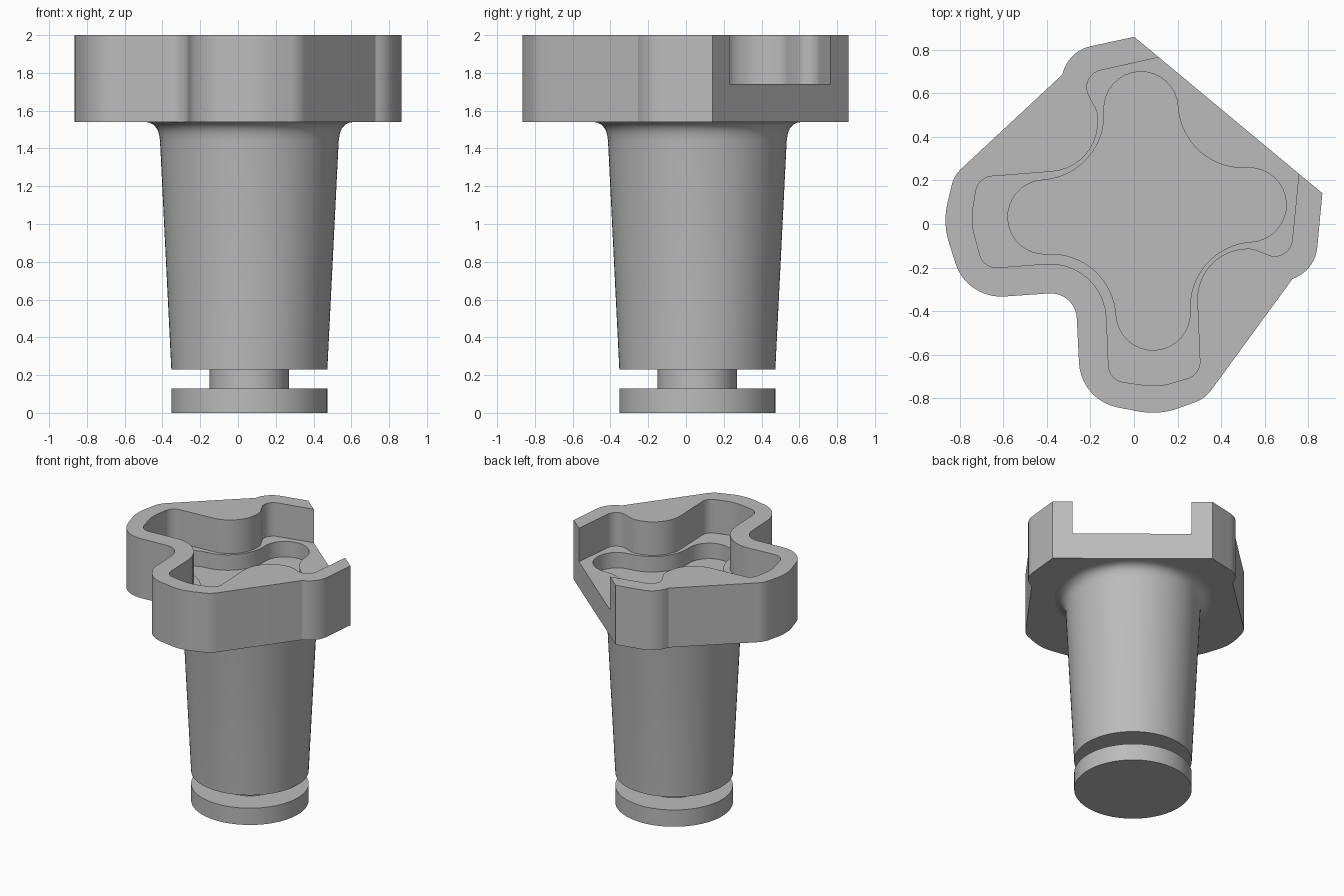
import bpy
import bmesh
from math import cos, sin, pi, tan, radians
from mathutils import Vector, Matrix

cube = bpy.data.objects.get("Cube")
if cube:
    bpy.data.objects.remove(cube, do_unlink=True)

grey = bpy.data.materials.new("plain grey")
grey.use_nodes = True
grey.diffuse_color = (0.5, 0.5, 0.5, 1)
grey.node_tree.nodes["Principled BSDF"].inputs["Base Color"].default_value = grey.diffuse_color

# The spindle axis and the slightly turned frame that the four arms share
FRAME = Matrix.Translation((0.06, 0.06, 0)) @ Matrix.Rotation(radians(3.4), 4, "Z")
ARM = 0.47
HEAD_BOTTOM, SHELF, FLOOR, TOP = 1.54, 1.74, 1.62, 2.0


def arc(cx, cy, r, start, end, steps=16):
    angles = [radians(start + (end - start) * i / steps) for i in range(steps + 1)]
    return [Vector((cx + r * cos(a), cy + r * sin(a))) for a in angles]


def rounded(corners, steps=10):
    """Closed outline from (x, y, radius) corners, each replaced by a fillet."""
    outline = []
    count = len(corners)
    for i, (x, y, r) in enumerate(corners):
        p = Vector((x, y))
        if r == 0:
            outline.append(p)
            continue
        a = (Vector(corners[i - 1][:2]) - p).normalized()
        b = (Vector(corners[(i + 1) % count][:2]) - p).normalized()
        half = a.angle(b) / 2
        centre = p + (a + b).normalized() * r / sin(half)
        first, last = p + a * r / tan(half) - centre, p + b * r / tan(half) - centre
        sweep = pi - 2 * half
        for k in range(steps + 1):
            t = k / steps
            spoke = first * sin((1 - t) * sweep) + last * sin(t * sweep)
            outline.append(centre + spoke / sin(sweep))
    return outline


def mirrored(first, half, last):
    """Complete a half outline across the diagonal between the arms."""
    return [first] + half + [last] + [(y, x, r) for x, y, r in reversed(half)]


def make_object(name, bm):
    bmesh.ops.recalc_face_normals(bm, faces=bm.faces)
    mesh = bpy.data.meshes.new(name)
    bm.to_mesh(mesh)
    bm.free()
    mesh.materials.append(grey)
    obj = bpy.data.objects.new(name, mesh)
    bpy.context.collection.objects.link(obj)
    return obj


def prism(name, outline, low, high, cut=None):
    bm = bmesh.new()
    face = bm.faces.new([bm.verts.new(FRAME @ Vector((p.x, p.y, low))) for p in outline])
    grown = bmesh.ops.extrude_face_region(bm, geom=[face])["geom"]
    bmesh.ops.translate(bm, vec=(0, 0, high - low),
                        verts=[g for g in grown if isinstance(g, bmesh.types.BMVert)])
    if cut:
        point, normal = cut
        sliced = bmesh.ops.bisect_plane(bm, geom=bm.verts[:] + bm.edges[:] + bm.faces[:],
                                        plane_co=point, plane_no=normal, clear_outer=True)
        edges = [g for g in sliced["geom_cut"] if isinstance(g, bmesh.types.BMEdge)]
        bmesh.ops.edgeloop_fill(bm, edges=edges)
    return make_object(name, bm)


def lathe(name, profile, steps=96):
    bm = bmesh.new()
    verts = [bm.verts.new((r, 0, z)) for r, z in profile]
    edges = [bm.edges.new(pair) for pair in zip(verts, verts[1:])]
    bmesh.ops.spin(bm, geom=verts + edges, axis=(0, 0, 1), cent=(0, 0, 0),
                   angle=2 * pi, steps=steps, use_merge=True)
    bmesh.ops.remove_doubles(bm, verts=bm.verts, dist=0.0001)
    bm.transform(FRAME)
    return make_object(name, bm)


def subtract(target, cutters):
    for cutter in cutters:
        cutter.hide_render = True
        mod = target.modifiers.new("cut " + cutter.name, "BOOLEAN")
        mod.operation, mod.solver, mod.object = "DIFFERENCE", "EXACT", cutter
    bpy.context.view_layer.update()
    evaluated = target.evaluated_get(bpy.context.evaluated_depsgraph_get())
    mesh = bpy.data.meshes.new_from_object(evaluated)
    target.modifiers.clear()
    target.data = mesh
    for cutter in cutters:
        bpy.data.objects.remove(cutter, do_unlink=True)


# Head block: two rounded arms, two bumps, and a flat cut across the open side
outer = mirrored((-0.35, -0.35, 0.12), [
    (-0.85, -0.355, 0.22), (-0.94, 0, 0.35), (-0.875, 0.215, 0.15),
    (-0.352, 0.647, 0), (-0.31, 0.755, 0.17), (0.5, 0.88, 0)], (0.88, 0.88, 0))
corner_a, corner_b = Vector((0, 0.86, 0)), Vector((0.86, 0.145, 0))
along = corner_b - corner_a
head = prism("head", rounded(outer), HEAD_BOTTOM, TOP,
             cut=(corner_a, Vector((-along.y, along.x, 0))))

# Upper pocket, open at the flat cut
pocket = mirrored((-0.21, -0.21, 0.26), [
    (-0.765, -0.22, 0.08), (-0.81, 0, 0.3), (-0.765, 0.2, 0.08),
    (-0.2, 0.21, 0.23), (-0.2, 0.47, 0.1), (-0.28, 0.64, 0.08),
    (0.5, 0.765, 0)], (1.2, 1.2, 0))
upper_pocket = prism("upper_pocket", rounded(pocket), SHELF, TOP + 0.1)

# Lower pocket: four equal round lobes joined by hollow arcs
lobe = 0.17
quarter = arc(ARM, 0, lobe, -90, 90)[:-1] + arc(ARM, ARM, ARM - lobe, 270, 180)[:-1]
cross = [Matrix.Rotation(k * pi / 2, 2) @ p for k in range(4) for p in quarter]
lower_pocket = prism("lower_pocket", cross, FLOOR, SHELF + 0.1)
subtract(head, [upper_pocket, lower_pocket])

# Spindle: foot disc, groove, tapered shaft and flared top
foot, groove = 0.413, 0.21
spindle = lathe("spindle", [
    (0, 0), (foot, 0), (foot, 0.13), (groove, 0.13), (groove, 0.23), (foot, 0.23),
    (0.473, 1.44), (0.478, 1.475), (0.489, 1.505), (0.508, 1.526),
    (0.53, 1.537), (0.553, HEAD_BOTTOM), (0.553, 1.55), (0, 1.55)])

# Round notches in the flare between the arms
notches = [prism("notch", arc(x, y, 0.12, 0, 360, 48)[:-1], 1.3, 1.7)
           for x, y in ((-ARM, -ARM), (-ARM, ARM), (ARM, -ARM))]
subtract(spindle, notches)

for obj in (head, spindle):
    bpy.ops.object.select_all(action="DESELECT")
    obj.select_set(True)
    bpy.context.view_layer.objects.active = obj
    bpy.ops.object.shade_smooth_by_angle(angle=radians(25))
